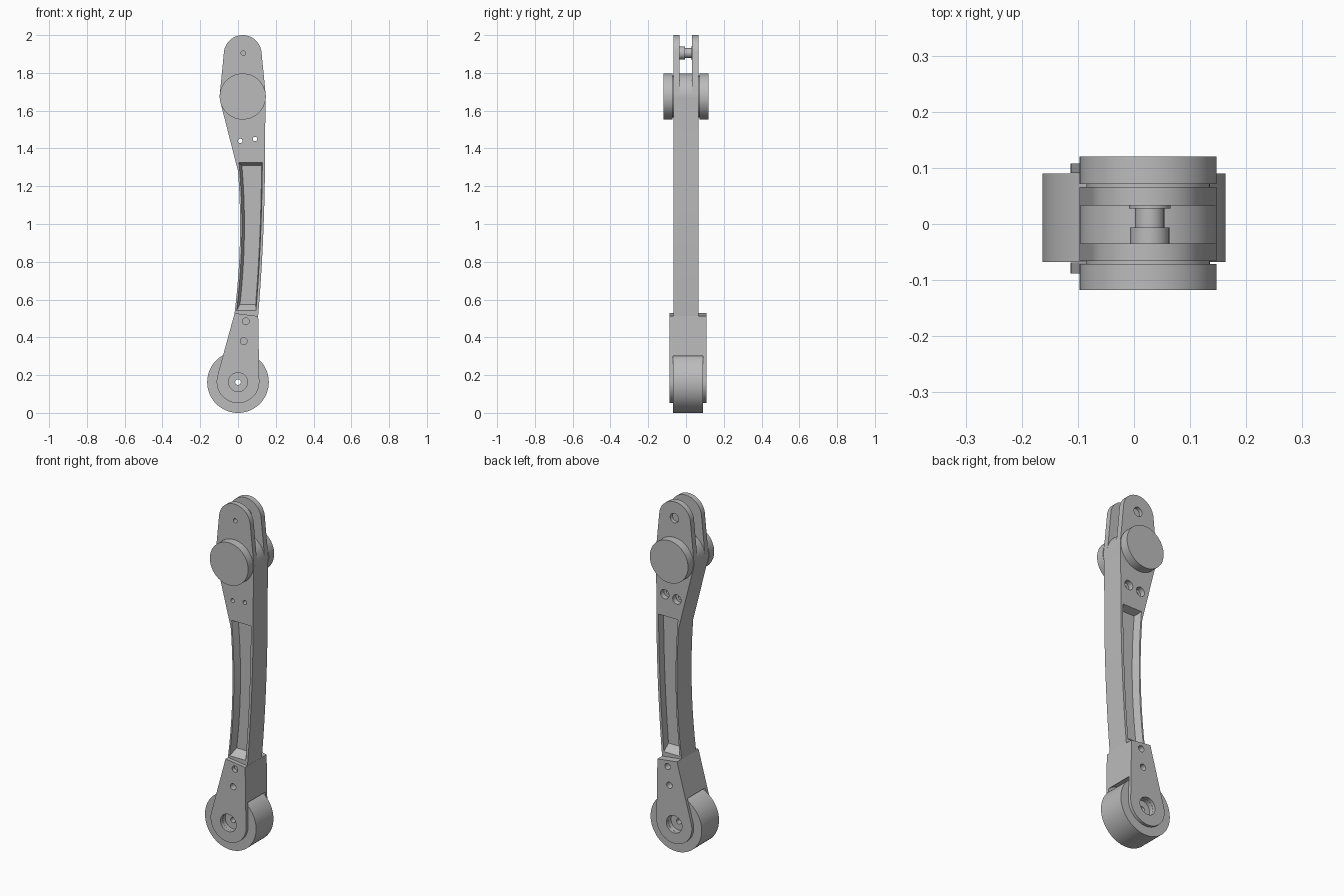
import bpy, bmesh, math

cube = bpy.data.objects.get("Cube")
if cube:
    bpy.data.objects.remove(cube, do_unlink=True)

grey = bpy.data.materials.new("plain grey")
grey.use_nodes = True
grey.diffuse_color = (0.5, 0.5, 0.5, 1)
grey.node_tree.nodes["Principled BSDF"].inputs["Base Color"].default_value = (0.5, 0.5, 0.5, 1)


def arc(cx, cz, r, start, end, n=24):
    """Points (x, z) along an arc, angles in degrees."""
    angles = [math.radians(start + (end - start) * i / n) for i in range(n + 1)]
    return [(cx + r * math.cos(a), cz + r * math.sin(a)) for a in angles]


def prism(name, outline, y0, y1, far_outline=None):
    """Solid between an outline at y0 and the same or another outline at y1."""
    bm = bmesh.new()
    near = [bm.verts.new((x, y0, z)) for x, z in outline]
    far = [bm.verts.new((x, y1, z)) for x, z in far_outline or outline]
    bm.faces.new(near)
    bm.faces.new(far[::-1])
    for i in range(len(near)):
        j = (i + 1) % len(near)
        bm.faces.new((near[i], far[i], far[j], near[j]))
    bmesh.ops.recalc_face_normals(bm, faces=bm.faces)
    mesh = bpy.data.meshes.new(name)
    bm.to_mesh(mesh)
    bm.free()
    mesh.materials.append(grey)
    obj = bpy.data.objects.new(name, mesh)
    bpy.context.collection.objects.link(obj)
    return obj


def disc(name, x, z, r, y0, y1, n=64):
    return prism(name, arc(x, z, r, 0, 360, n)[:-1], y0, y1)


def select(obj):
    bpy.ops.object.select_all(action='DESELECT')
    obj.select_set(True)
    bpy.context.view_layer.objects.active = obj


def cut(obj, cutters):
    select(obj)
    for c in cutters:
        c.hide_render = True
        mod = obj.modifiers.new("cut", 'BOOLEAN')
        mod.operation, mod.solver, mod.object = 'DIFFERENCE', 'EXACT', c
        bpy.ops.object.modifier_apply(modifier=mod.name)
        bpy.data.objects.remove(c, do_unlink=True)


def left_edge(z):
    t = (z - 0.53) / 0.75
    return -0.018 + 0.094 * t - 0.076 * t * t


def right_edge(z):
    t = (z - 0.53) / 0.75
    return 0.108 + 0.0616 * t - 0.0271 * t * t


def strip(z0, z1, inset_left, inset_right, n=14):
    """Closed outline that follows the curved arm between two heights."""
    zs = [z0 + (z1 - z0) * i / n for i in range(n + 1)]
    return ([(right_edge(z) - inset_right, z) for z in zs]
            + [(left_edge(z) + inset_left, z) for z in reversed(zs)])


HUB_X, HUB_Z, HUB_R = 0.025, 1.675, 0.122
PIN_X, PIN_Z = 0.028, 1.905
WHEEL_Z = 0.163
HALF = 0.066

# Curved arm with rounded head
heights = [0.45 + 0.83 * i / 16 for i in range(17)]
profile = [(right_edge(z), z) for z in heights] + [(right_edge(1.45), 1.45)]
profile += arc(HUB_X, HUB_Z, HUB_R, -5, 8, 4)
profile += arc(0.025, 1.9, 0.1, 8, 172, 32)
profile += arc(HUB_X, HUB_Z, HUB_R, 172, 194, 6)
profile += [(left_edge(z), z) for z in reversed(heights)]
arm = prism("arm", profile, -HALF, HALF)

# Slot between the two head plates, with a rounded floor
slot = [(0.3, HUB_Z), (0.3, 2.2), (-0.3, 2.2), (-0.3, HUB_Z)]
slot += arc(HUB_X, HUB_Z, HUB_R, 180, 0, 32)
cutters = [prism("slot_cutter", slot, -0.035, 0.033)]

# Tapered pockets and screw holes on the front and back faces
for s in (-1, 1):
    cutters.append(prism("pocket_cutter", strip(0.54, 1.325, 0.009, 0.014), s * (HALF + 0.001),
                         s * 0.026, strip(0.575, 1.31, 0.023, 0.018)))
for x, z in ((0.012, 1.44), (0.09, 1.45)):
    cutters.append(disc("screw_cutter", x, z, 0.012, -0.1, 0.1, 20))
    cutters.append(disc("counterbore_cutter", x, z, 0.027, 0.035, 0.1, 24))
cutters.append(disc("pin_hole_cutter", PIN_X, PIN_Z, 0.012, -0.1, -0.034, 20))
cutters.append(disc("pin_counterbore_cutter", PIN_X, PIN_Z, 0.027, 0.045, 0.1, 24))
cut(arm, cutters)

# Round caps on both sides of the head joint
front_cap = disc("front_cap", HUB_X, HUB_Z, HUB_R, -0.118, -0.071)
back_cap = disc("back_cap", HUB_X, HUB_Z, HUB_R, 0.071, 0.12)
bosses = [disc("front_boss", HUB_X, HUB_Z, 0.11, -0.073, -0.06),
          disc("back_boss", HUB_X, HUB_Z, 0.11, 0.06, 0.073)]

# Stepped pin between the head plates
pin = [disc("pin_collar", PIN_X, PIN_Z, 0.035, -0.036, -0.006, 32),
       disc("pin_shaft", PIN_X, PIN_Z, 0.026, -0.007, 0.03, 32),
       disc("pin_flange", PIN_X, PIN_Z, 0.037, 0.028, 0.034, 32)]

# Wheel fork
fork = prism("fork", arc(0, WHEEL_Z + 0.002, 0.113, 163, 365, 40)
             + [(0.107, 0.512), (-0.018, 0.528)], -0.088, 0.108)
cutters = [disc("wheel_cutter", 0, WHEEL_Z, 0.178, -0.069, 0.091),
           disc("axle_cutter", 0, WHEEL_Z, 0.05, -0.2, 0.2, 32)]
for x, z in ((0.042, 0.485), (0.03, 0.38)):
    cutters.append(disc("bolt_cutter", x, z, 0.018, -0.2, -0.05, 24))
    cutters.append(disc("bolt_cutter", x, z, 0.018, 0.07, 0.2, 24))
cut(fork, cutters)

# Wheel with recessed hub and through bore
wheel = disc("wheel", 0, WHEEL_Z, 0.163, -0.068, 0.09, 96)
cut(wheel, [disc("bore_cutter", 0, WHEEL_Z, 0.015, -0.2, 0.2, 24),
            disc("front_hub_cutter", 0, WHEEL_Z, 0.05, -0.2, -0.045, 32),
            disc("back_hub_cutter", 0, WHEEL_Z, 0.05, 0.065, 0.2, 32)])

for obj in [arm, fork, wheel, front_cap, back_cap] + bosses + pin:
    select(obj)
    bpy.ops.object.shade_smooth_by_angle(angle=math.radians(30))
